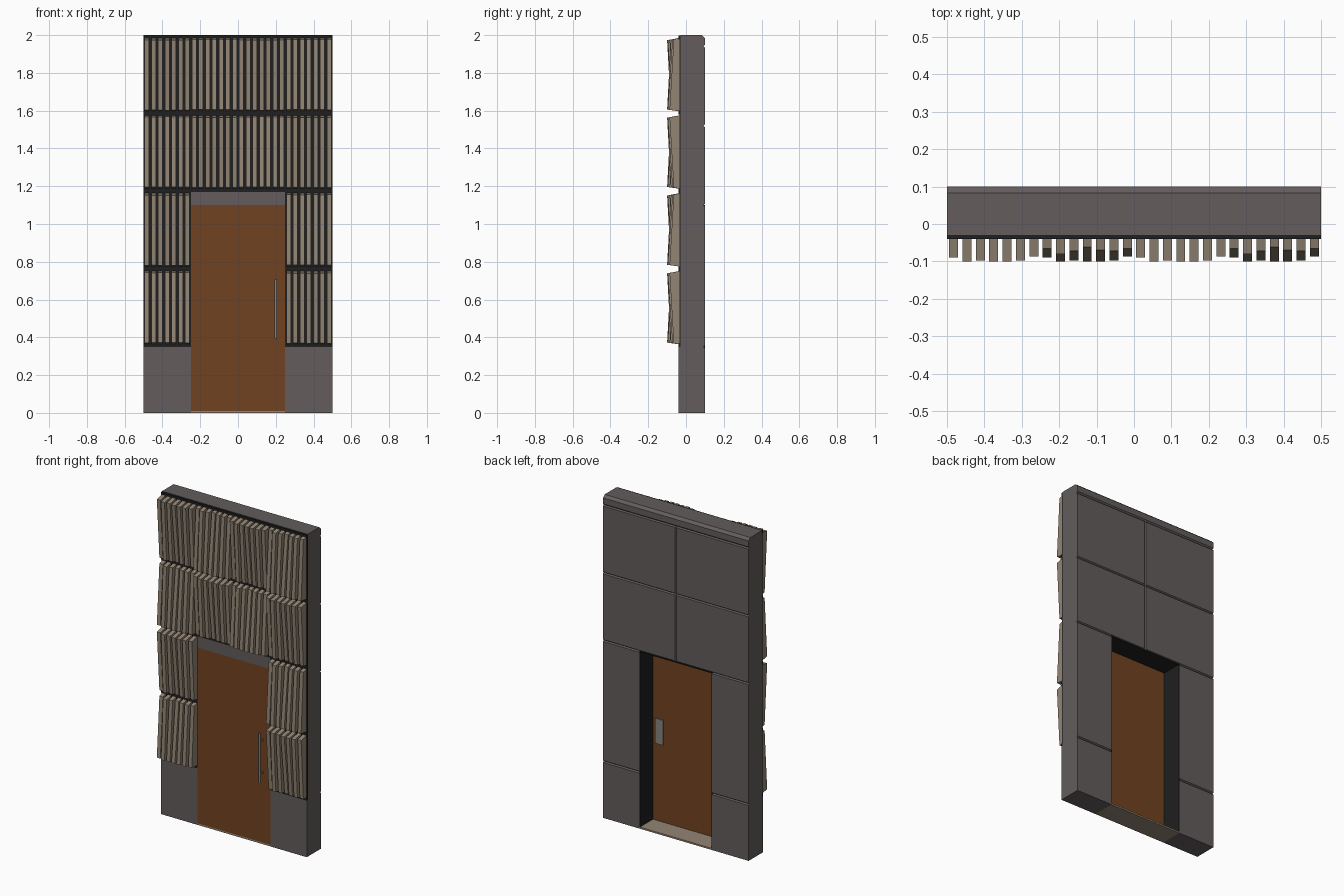
import bpy, bmesh
from mathutils import Vector

cube = bpy.data.objects.get("Cube")
if cube:
    bpy.data.objects.remove(cube, do_unlink=True)


def material(name, rgb, metallic=0.0):
    m = bpy.data.materials.new(name)
    m.use_nodes = True
    color = (*rgb, 1.0)
    m.diffuse_color = color
    bsdf = m.node_tree.nodes["Principled BSDF"]
    bsdf.inputs["Base Color"].default_value = color
    bsdf.inputs["Roughness"].default_value = 0.8
    return m


STONE = material("warm grey stone", (0.125, 0.108, 0.108))
BLACK = material("black metal", (0.014, 0.014, 0.014))
TAN = material("tan slat", (0.29, 0.235, 0.175))
WOOD = material("brown door", (0.165, 0.055, 0.015))
STEEL = material("handle grey", (0.24, 0.23, 0.21))


def finish(bm, name, mat):
    bmesh.ops.recalc_face_normals(bm, faces=bm.faces)
    mesh = bpy.data.meshes.new(name)
    bm.to_mesh(mesh)
    bm.free()
    mesh.materials.append(mat)
    obj = bpy.data.objects.new(name, mesh)
    bpy.context.collection.objects.link(obj)
    return obj


def add_box(bm, x, y, z):
    """Add a box from (min, max) pairs and return its vertices."""
    verts = bmesh.ops.create_cube(bm, size=1)["verts"]
    for v in verts:
        v.co = Vector([(r[0] + r[1]) / 2 + c * (r[1] - r[0])
                       for r, c in zip((x, y, z), v.co)])
    return verts


def box(name, mat, x, y, z):
    bm = bmesh.new()
    add_box(bm, x, y, z)
    return finish(bm, name, mat)


def extrude_profile(bm, points, x0, x1):
    """Sweep a (y, z) outline along x."""
    ends = [[bm.verts.new((x, y, z)) for y, z in points] for x in (x0, x1)]
    for ring in ends:
        bm.faces.new(ring)
    n = len(points)
    for i in range(n):
        j = (i + 1) % n
        bm.faces.new((ends[0][i], ends[0][j], ends[1][j], ends[1][i]))


def sides(x0, x1):
    return (("left", (x0, x1)), ("right", (-x1, -x0)))


W, D = 0.5, 0.25            # half widths of wall and doorway
FRONT, BACK, CORE = -0.03, 0.10, 0.092
DOOR_TOP = 1.10
BASE_TOP = 0.35
LINTEL_TOP = 1.17

# Wall core, plinths and lintel
for side, xr in sides(D, W):
    box(f"{side}_wall_pier", STONE, xr, (FRONT, CORE), (0, DOOR_TOP))
    box(f"{side}_plinth", STONE, xr, (-0.04, FRONT), (0, BASE_TOP))
box("wall_header", STONE, (-W, W), (FRONT, CORE), (DOOR_TOP, 1.94))
box("door_lintel", STONE, (-D, D), (-0.04, FRONT), (DOOR_TOP, LINTEL_TOP))

# Top cap with a chamfered rear edge
bm = bmesh.new()
extrude_profile(bm, [(FRONT, 1.94), (CORE, 1.94), (BACK, 1.948), (BACK, 1.985),
                     (0.083, 2.0), (FRONT, 2.0)], -W, W)
finish(bm, "top_cap", STONE)


# Rear panels with bevelled joints
def rear_panel(name, x, z):
    bm = bmesh.new()
    for v in add_box(bm, x, (CORE, BACK), z):
        if v.co.y > BACK - 0.001:
            # pull in the joint edges, leaving outer wall edges straight
            if abs(v.co.x) < W - 0.001 and abs(abs(v.co.x) - D) > 0.001:
                v.co.x += 0.005 if v.co.x < sum(x) / 2 else -0.005
            if v.co.z > 0.001:
                v.co.z += 0.006 if v.co.z < sum(z) / 2 else -0.006
    finish(bm, name, STONE)


for side, xr in sides(D, W):
    rear_panel(f"{side}_rear_base_panel", xr, (0, BASE_TOP))
    rear_panel(f"{side}_rear_pier_panel", xr, (BASE_TOP, DOOR_TOP))
for side, xr in sides(0, W):
    rear_panel(f"{side}_rear_lower_panel", xr, (DOOR_TOP, 1.52))
    rear_panel(f"{side}_rear_upper_panel", xr, (1.52, 1.94))

# Black backing and horizontal rails behind the slats
for side, xr in sides(D, W):
    box(f"{side}_slat_backing", BLACK, xr, (-0.034, FRONT), (BASE_TOP, LINTEL_TOP))
    for z in (0.36, 0.765):
        box(f"{side}_slat_rail", BLACK, xr, (-0.04, FRONT), (z - 0.01, z + 0.01))
box("upper_slat_backing", BLACK, (-W, W), (-0.034, FRONT), (LINTEL_TOP, 1.995))
for z in (1.18, 1.59, 1.988):
    box("upper_slat_rail", BLACK, (-W, W), (-0.04, FRONT), (z - 0.01, z + 0.01))

# Tilted slats: groups of seven, leaning alternately like a checkerboard
COUNT, GROUP = 28, 7
OUT = (0.090, 0.100, 0.097, 0.100, 0.100, 0.097, 0.087)
INNER = (0.065, 0.080, 0.072, 0.062, 0.070, 0.072, 0.065)
pitch = 2 * W / COUNT
for row, z0 in enumerate((0.362, 0.774, 1.186, 1.596)):
    z1 = z0 + 0.390
    bm = bmesh.new()
    for i in range(COUNT):
        group, k = divmod(i, GROUP)
        if row < 2 and group in (1, 2):
            continue
        top, bottom = OUT[k], INNER[k]
        if (group + row) % 2 == 0:
            top, bottom = bottom, top
        x = -W + (i + 0.5) * pitch
        extrude_profile(bm, [(FRONT, z0), (FRONT, z1), (-top, z1 - 0.13 * top),
                             (-bottom, z0 + 0.1 * bottom)],
                        x - 0.012, x + 0.012)
    finish(bm, f"slat_row_{row + 1}", TAN)

# Door, black reveal and threshold
box("door", WOOD, (-D, D), (-0.04, -0.028), (0.01, DOOR_TOP))
for side, xr in sides(D - 0.004, D):
    box(f"{side}_door_reveal", BLACK, xr, (-0.028, BACK), (0.01, DOOR_TOP))
box("top_door_reveal", BLACK, (-D, D), (-0.028, BACK), (DOOR_TOP - 0.004, DOOR_TOP))
box("threshold", TAN, (-D, D), (-0.04, BACK), (0, 0.01))

# Front pull bar on two posts, and rear push plate
bm = bmesh.new()
bar = bmesh.ops.create_cone(bm, cap_ends=True, segments=12, radius1=0.007,
                            radius2=0.007, depth=0.31)["verts"]
bmesh.ops.translate(bm, verts=bar, vec=(0.2, -0.075, 0.55))
for z in (0.45, 0.65):
    add_box(bm, (0.196, 0.204), (-0.075, -0.04), (z - 0.004, z + 0.004))
handle = finish(bm, "front_handle", STEEL)
bpy.context.view_layer.objects.active = handle
handle.select_set(True)
bpy.ops.object.shade_smooth_by_angle()
box("rear_push_plate", STEEL, (0.173, 0.227), (-0.028, -0.02), (0.49, 0.645))
